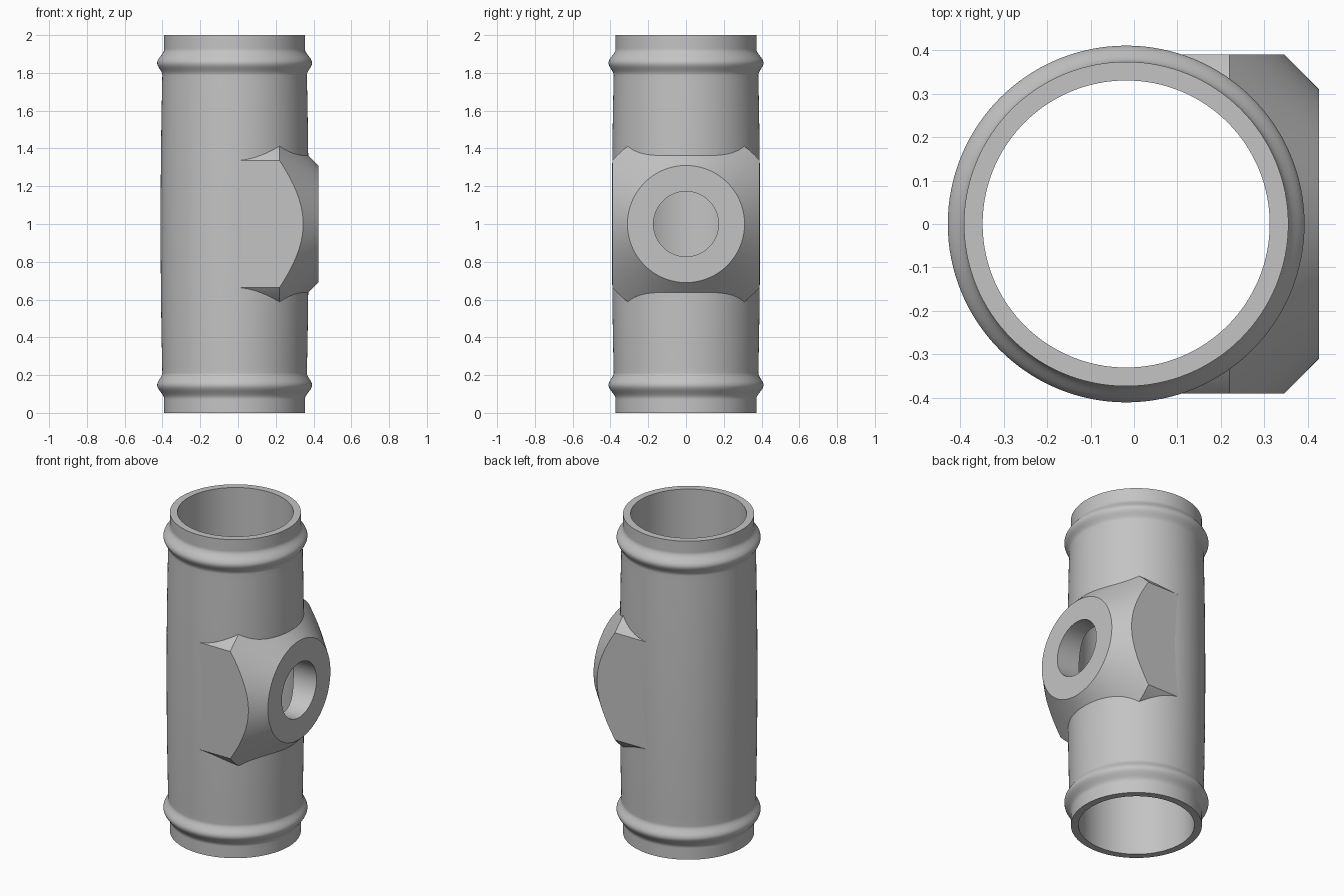
import bpy
import math
from mathutils import Matrix

cube = bpy.data.objects.get("Cube")
if cube:
    bpy.data.objects.remove(cube, do_unlink=True)

AXIS_X = -0.018      # tube axis
FLAT_Y = 0.39        # half width across the boss flats
FACE_X = 0.425       # outer face of the boss
SEGMENTS = 128

metal = bpy.data.materials.new("grey_metal")
metal.use_nodes = True
metal.diffuse_color = (0.55, 0.55, 0.55, 1)
metal.node_tree.nodes["Principled BSDF"].inputs["Base Color"].default_value = (0.55, 0.55, 0.55, 1)


def lathe(name, profile, matrix):
    """Closed solid turned about z from (radius, height) points."""
    verts, faces, n = [], [], SEGMENTS
    for r, z in profile:
        for i in range(n):
            a = 2 * math.pi * i / n
            verts.append((r * math.cos(a), r * math.sin(a), z))
    for k in range(len(profile) - 1):
        for i in range(n):
            j = (i + 1) % n
            faces.append((k * n + i, k * n + j, (k + 1) * n + j, (k + 1) * n + i))
    faces.append(tuple(reversed(range(n))))
    faces.append(tuple(range(len(verts) - n, len(verts))))
    mesh = bpy.data.meshes.new(name)
    mesh.from_pydata(verts, [], faces)
    mesh.transform(matrix)
    mesh.materials.append(metal)
    obj = bpy.data.objects.new(name, mesh)
    bpy.context.collection.objects.link(obj)
    return obj


def combine(target, tool, operation):
    """Apply a boolean and discard the tool."""
    bpy.context.view_layer.objects.active = target
    mod = target.modifiers.new(operation, 'BOOLEAN')
    mod.operation, mod.solver, mod.object = operation, 'EXACT', tool
    bpy.ops.object.modifier_apply(modifier=mod.name)
    bpy.data.objects.remove(tool, do_unlink=True)


def wall_radius(z):
    """Outer radius: slightly barrelled body, plain ends, rounded beads."""
    d = abs(z - 1)
    body = 0.392 - 0.009 * (d / 0.78) ** 2
    t = min(max((d - 0.785) / 0.14, 0), 1)
    bead = 0.033 * math.sin(math.pi * t) ** 2
    return body * (1 - t) + 0.373 * t + bead


# Tube body with a hose bead near each end
lower = [0, 0.07] + [0.075 + 0.14 * i / 20 for i in range(21)]
lower += [0.25 + 0.075 * i for i in range(10)]
heights = lower + [1] + [2 - z for z in reversed(lower)]
at_axis = Matrix.Translation((AXIS_X, 0, 0))
tube = lathe("tee_tube", [(wall_radius(z), z) for z in heights], at_axis)

# Side boss: chamfered round block with two flats
sideways = Matrix.Translation((0, 0, 1)) @ Matrix.Rotation(math.pi / 2, 4, 'Y')
boss = lathe("side_boss", [(0.515, 0), (0.515, 0.22), (0.31, FACE_X)], sideways)
bpy.ops.mesh.primitive_cube_add(size=2, location=(0, 0, 1))
slab = bpy.context.object
slab.scale.y = FLAT_Y
slab.data.materials.append(metal)
bpy.context.view_layer.update()
combine(boss, slab, 'INTERSECT')
combine(tube, boss, 'UNION')

# Main bore and side port
bore = lathe("bore_cutter", [(0.33, -0.1), (0.33, 2.1)], at_axis)
combine(tube, bore, 'DIFFERENCE')
port = lathe("port_cutter", [(0.172, 0.1), (0.172, 0.6)], sideways)
combine(tube, port, 'DIFFERENCE')

# Smooth round walls, keep machined faces flat
bpy.ops.object.select_all(action='DESELECT')
tube.select_set(True)
bpy.context.view_layer.objects.active = tube
bpy.ops.object.shade_smooth_by_angle(angle=math.radians(25))
for face in tube.data.polygons:
    on_flat = abs(abs(face.center.y) - FLAT_Y) < 0.0005 and abs(face.normal.y) > 0.99999
    if on_flat or abs(face.normal.z) > 0.999 or face.center.x > FACE_X - 0.001:
        face.use_smooth = False
